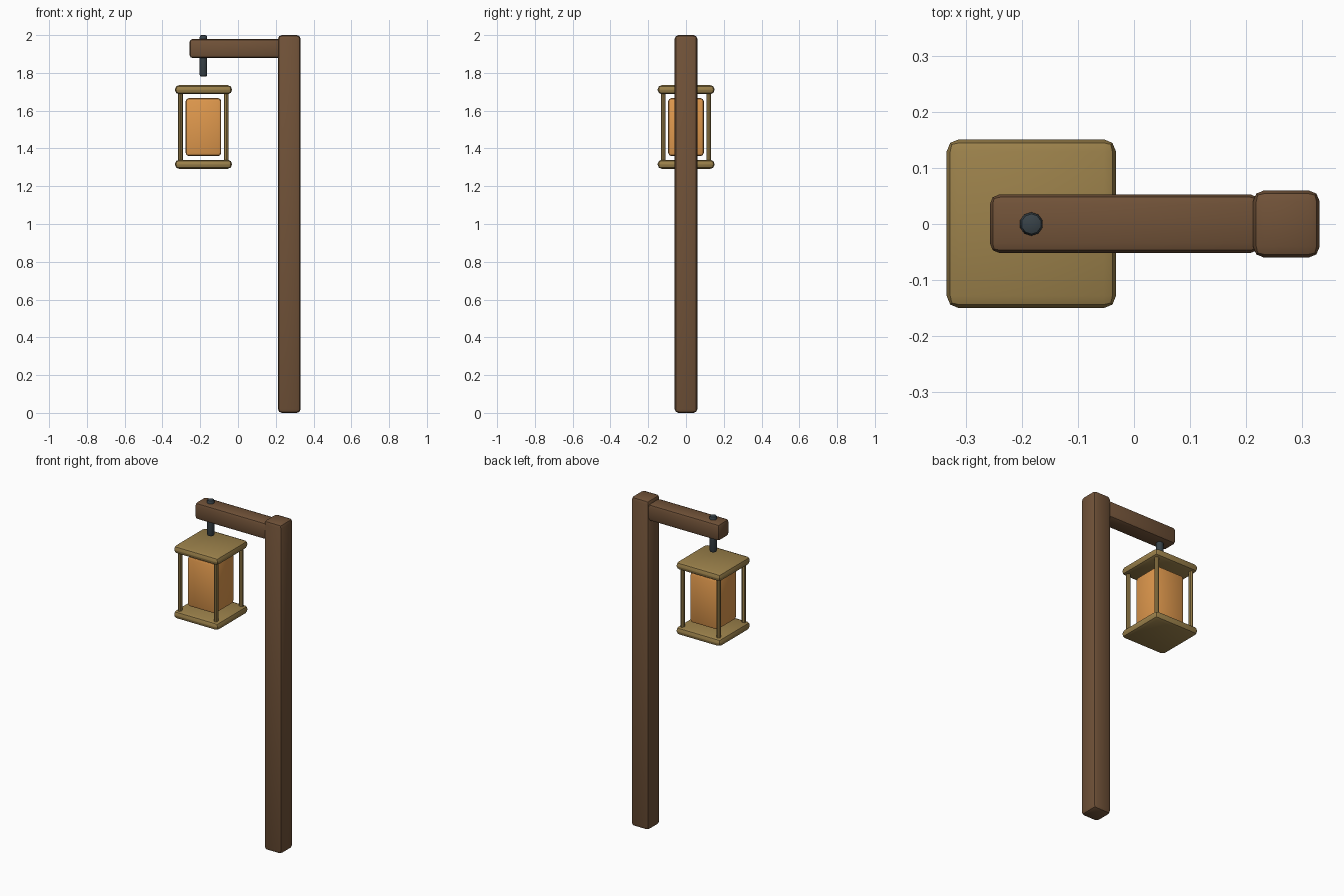
import bpy, math

if "Cube" in bpy.data.objects:
    bpy.data.objects.remove(bpy.data.objects["Cube"])


def material(name, rgb):
    m = bpy.data.materials.new(name)
    m.diffuse_color = (*rgb, 1)
    m.use_nodes = True
    m.node_tree.nodes["Principled BSDF"].inputs["Base Color"].default_value = m.diffuse_color
    return m


wood = material("wood", (0.165, 0.085, 0.04))
brass = material("brass", (0.33, 0.22, 0.07))
glow = material("amber_glass", (0.75, 0.32, 0.075))
iron = material("iron", (0.04, 0.055, 0.065))


def finish(o, name, mat, bevel):
    o.name = name
    o.data.materials.append(mat)
    if bevel:
        b = o.modifiers.new("bevel", 'BEVEL')
        b.width = bevel
        b.segments = 2
        b.limit_method = 'ANGLE'
        b.angle_limit = math.radians(50)
        bpy.ops.object.modifier_apply(modifier="bevel")
    bpy.ops.object.shade_smooth_by_angle(angle=math.radians(40))
    return o


def box(name, mat, x, y, z, bevel):
    """Bevelled box from (min, max) ranges."""
    bpy.ops.mesh.primitive_cube_add(size=1, location=[sum(r) / 2 for r in (x, y, z)])
    o = bpy.context.object
    o.scale = [r[1] - r[0] for r in (x, y, z)]
    bpy.ops.object.transform_apply(location=False, rotation=False, scale=True)
    return finish(o, name, mat, bevel)


def rod(name, mat, x, y, z, radius, sides, bevel=0):
    bpy.ops.mesh.primitive_cylinder_add(vertices=sides, radius=radius, depth=z[1] - z[0],
                                        location=(x, y, sum(z) / 2))
    return finish(bpy.context.object, name, mat, bevel)


# Wooden post and arm
box("post", wood, (0.212, 0.331), (-0.06, 0.06), (0, 2), 0.02)
box("arm", wood, (-0.257, 0.225), (-0.052, 0.053), (1.878, 1.98), 0.018)

# Iron hanger through the arm
CX = -0.183
rod("hanger", iron, CX, 0, (1.78, 2.0), 0.021, 10, 0.01)

# Lantern plates and glowing core
for name, z in (("lantern_cap", (1.687, 1.735)), ("lantern_base", (1.292, 1.34))):
    box(name, brass, (CX - 0.151, CX + 0.151), (-0.15, 0.151), z, 0.022)
box("lantern_glass", glow, (CX - 0.094, CX + 0.094), (-0.094, 0.094), (1.36, 1.666), 0.016)

# Four corner rods
for i, (sx, sy) in enumerate(((-1, -1), (1, -1), (1, 1), (-1, 1))):
    rod(f"corner_rod_{i + 1}", brass, CX + sx * 0.121, sy * 0.121, (1.33, 1.70), 0.0125, 8)
